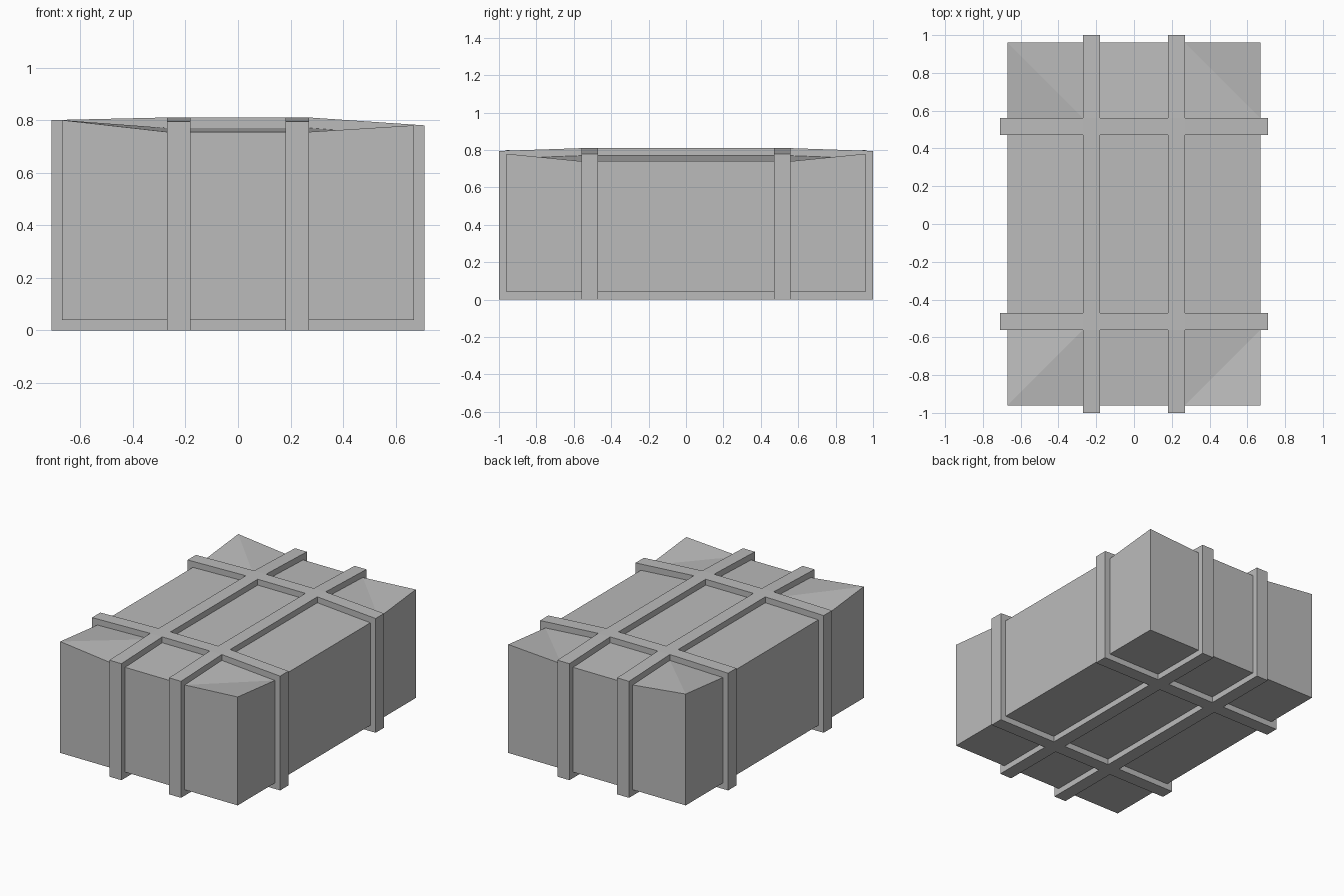
import bpy, bmesh

old = bpy.data.objects.get("Cube")
if old:
    bpy.data.objects.remove(old, do_unlink=True)

HALF_X, HALF_Y, THICK = 0.67, 0.96, 0.04
XS = [-HALF_X, -0.27, -0.18, 0.18, 0.27, HALF_X]
YS = [-HALF_Y, -0.56, -0.47, 0.47, 0.56, HALF_Y]

grey = bpy.data.materials.new("plain grey")
grey.use_nodes = True
grey.diffuse_color = (0.5, 0.5, 0.5, 1)
grey.node_tree.nodes["Principled BSDF"].inputs["Base Color"].default_value = (0.5, 0.5, 0.5, 1)


def on_x(v):
    return abs(abs(v.co.x) - HALF_X) < 0.001


def on_y(v):
    return abs(abs(v.co.y) - HALF_Y) < 0.001


def lid_height(v):
    """Flat in the middle, drooping at the straps, lifted at the corners."""
    left = v.co.x < 0
    if on_x(v) and on_y(v):
        return 0.80 if left else 0.78
    if on_x(v):
        return 0.76 if left else 0.74
    return 0.755 if on_y(v) else 0.77


def bundle_mesh():
    """Box divided along the strap lines."""
    bm = bmesh.new()
    bmesh.ops.create_grid(bm, x_segments=5, y_segments=5, size=1)
    for v in bm.verts:
        v.co = (XS[round((v.co.x + 1) / 0.4)], YS[round((v.co.y + 1) / 0.4)], THICK)
    top = bmesh.ops.extrude_face_region(bm, geom=bm.faces[:])["geom"]
    for v in [g for g in top if isinstance(g, bmesh.types.BMVert)]:
        v.co.z = lid_height(v)
    return bm


def crease_corners(bm):
    """Fold each lifted corner panel of the lid along its diagonal."""
    for f in bm.faces[:]:
        if min(v.co.z for v in f.verts) < 0.5:
            continue
        corner = [v for v in f.verts if on_x(v) and on_y(v)]
        if corner:
            edge = [v for v in f.verts if on_x(v) != on_y(v)]
            inner = [v for v in f.verts if not on_x(v) and not on_y(v)]
            bmesh.ops.connect_verts(bm, verts=corner + inner if corner[0].co.x < 0 else edge)


def in_strap(f):
    c = f.calc_center_median()
    return 0.18 < abs(c.x) < 0.27 or 0.47 < abs(c.y) < 0.56


def finish(bm, name):
    bmesh.ops.recalc_face_normals(bm, faces=bm.faces[:])
    mesh = bpy.data.meshes.new(name)
    bm.to_mesh(mesh)
    bm.free()
    mesh.materials.append(grey)
    bpy.context.collection.objects.link(bpy.data.objects.new(name, mesh))


# Bundle body
body = bundle_mesh()
crease_corners(body)
finish(body, "bundle_body")

# Straps wrapped around all sides, raised from the body
straps = bundle_mesh()
bmesh.ops.delete(straps, geom=[f for f in straps.faces if not in_strap(f)], context="FACES")
raised = bmesh.ops.extrude_face_region(straps, geom=straps.faces[:])["geom"]
for v in [g for g in raised if isinstance(g, bmesh.types.BMVert)]:
    side_x, side_y = on_x(v), on_y(v)
    v.co.z += THICK if v.co.z > 0.5 else -THICK
    if side_x:
        v.co.x += THICK if v.co.x > 0 else -THICK
    if side_y:
        v.co.y += THICK if v.co.y > 0 else -THICK
finish(straps, "straps")
